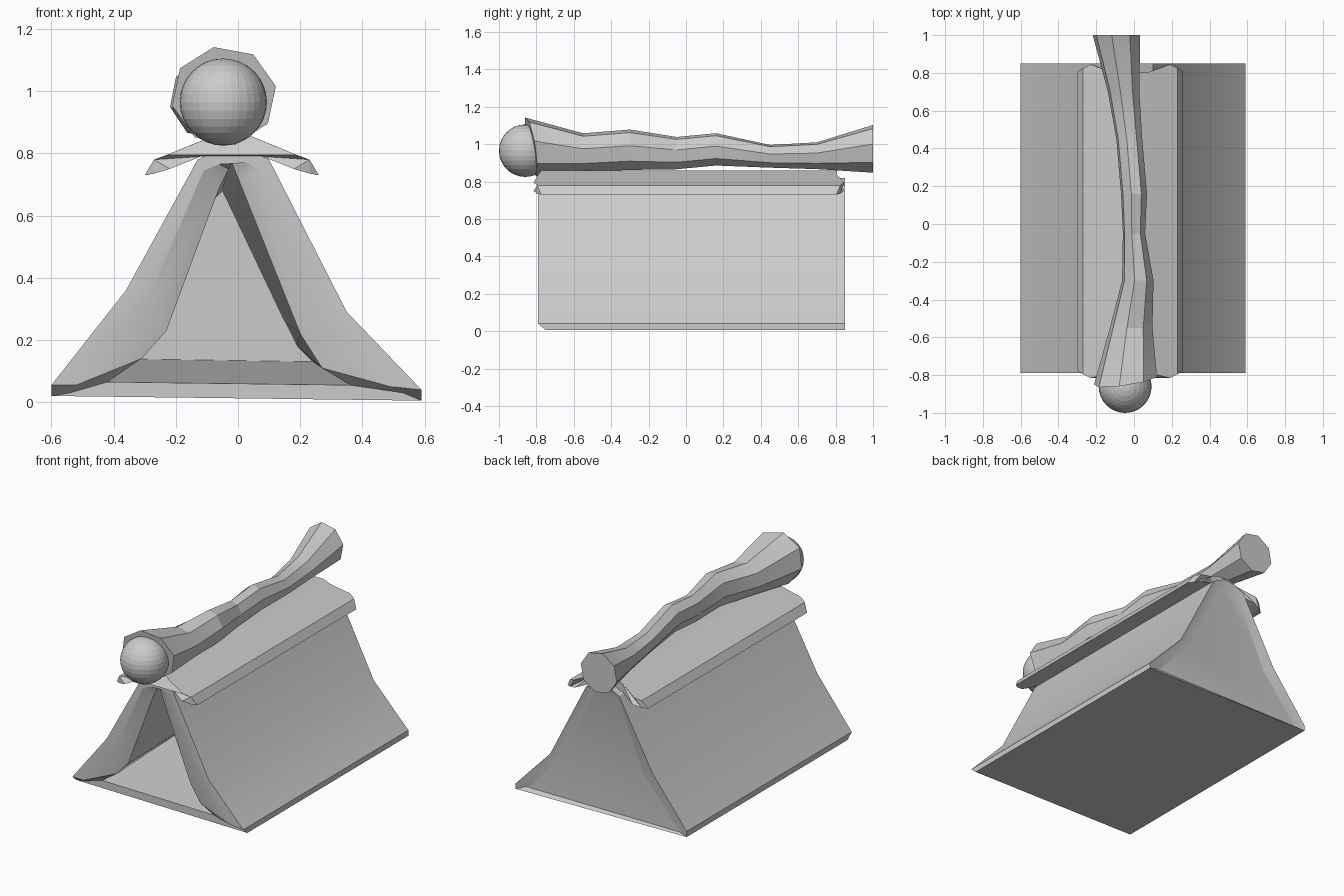
import bpy, bmesh, math

cube = bpy.data.objects.get("Cube")
if cube:
    bpy.data.objects.remove(cube, do_unlink=True)

grey = bpy.data.materials.new("plain grey")
grey.use_nodes = True
colour = (0.6, 0.6, 0.6, 1)
grey.diffuse_color = colour
grey.node_tree.nodes["Principled BSDF"].inputs["Base Color"].default_value = colour


def finish(name, bm, smooth=0):
    """Turn a bmesh into a named grey object."""
    bmesh.ops.recalc_face_normals(bm, faces=bm.faces)
    mesh = bpy.data.meshes.new(name)
    bm.to_mesh(mesh)
    bm.free()
    mesh.materials.append(grey)
    obj = bpy.data.objects.new(name, mesh)
    bpy.context.collection.objects.link(obj)
    if smooth:
        bpy.ops.object.select_all(action='DESELECT')
        obj.select_set(True)
        bpy.context.view_layer.objects.active = obj
        bpy.ops.object.shade_smooth_by_angle(angle=math.radians(smooth))
    return obj


def loft(name, loops, smooth=0):
    """Bridge successive closed loops of equal length and cap both ends."""
    bm = bmesh.new()
    rings = [[bm.verts.new(p) for p in loop] for loop in loops]
    n = len(rings[0])
    for a, b in zip(rings, rings[1:]):
        for i in range(n):
            j = (i + 1) % n
            bm.faces.new((a[i], a[j], b[j], b[i]))
    for ring in (rings[0], rings[-1]):
        cap = bm.faces.new(ring)
        bmesh.ops.triangulate(bm, faces=[cap])
    return finish(name, bm, smooth)


def at(profile, y, low_y=None):
    """Place an x-z profile at depth y; its bottom points may sit elsewhere."""
    return [(x, low_y if low_y is not None and i in (0, len(profile) - 1) else y, z)
            for i, (x, z) in enumerate(profile)]


# Tent: outer skin, front rim, opening and sloping interior
outer = [(-.6, .02), (-.6, .055), (-.36, .36), (-.13, .78), (-.06, .815),
         (.02, .82), (.1, .78), (.35, .29), (.59, .04), (.59, .005)]
rim = [(-.54, .03), (-.52, .055), (-.29, .33), (-.11, .745), (-.06, .765),
       (.03, .77), (.07, .745), (.29, .27), (.49, .05), (.53, .03)]
opening = [(-.42, .065), (-.31, .14), (-.23, .23), (-.06, .69), (-.03, .75),
           (-.02, .77), (0, .72), (.2, .22), (.27, .11), (.36, .055)]
inside = [(-.42, .14), (-.34, .17), (-.25, .25), (-.09, .62), (-.07, .66),
          (-.05, .68), (-.04, .66), (.15, .26), (.19, .18), (.24, .13)]
loft("tent_body", [at(rim, .835), at(outer, .85), at(outer, -.79, -.75),
                   at(rim, -.79, -.75), at(opening, -.76, -.75),
                   at(inside, .78)], smooth=20)

# Ridge cover with drooping wings whose ends come to a point
half = [(.05, .86), (.1, .84), (.21, .795), (.25, .78), (.28, .73),
        (.25, .735), (.2, .75), (.1, .79)]
cover = half + [(-x, z) for x, z in reversed(half)]


def cover_end(y, sign):
    return [(x - .02, y + sign * (.04 if .19 < abs(x) < .23 else
                                  .02 if abs(x) == .25 else 0), z)
            for x, z in cover]


loft("ridge_cover", [cover_end(-.775, -1), cover_end(.805, 1)])

# Crooked pole: y, x centre, z centre, half width, half height, end tilt
stations = [(-.83, -.045, .985, .17, .16, .05), (-.55, -.015, .955, .115, .105, 0),
            (-.3, .02, .97, .085, .11, 0), (-.05, 0, .952, .06, .088, 0),
            (.16, 0, .972, .07, .088, 0), (.45, -.025, .935, .07, .062, 0),
            (.7, -.055, .938, .085, .073, 0), (1, -.093, .975, .128, .13, 0)]
sides = 8
rings = []
for y, cx, cz, w, h, tilt in stations:
    ring = []
    for i in range(sides):
        a = math.tau * (i + .25) / sides
        c, s = math.cos(a), math.sin(a)
        ring.append((cx + w * c, y + tilt * (c - s) / 2, cz + h * s))
    rings.append(ring)
loft("ridge_pole", rings, smooth=15)

# Ball set into the front end of the pole
bm = bmesh.new()
bmesh.ops.create_uvsphere(bm, u_segments=32, v_segments=16, radius=.14)
bmesh.ops.translate(bm, verts=bm.verts, vec=(-.047, -.86, .965))
finish("pole_ball", bm)
